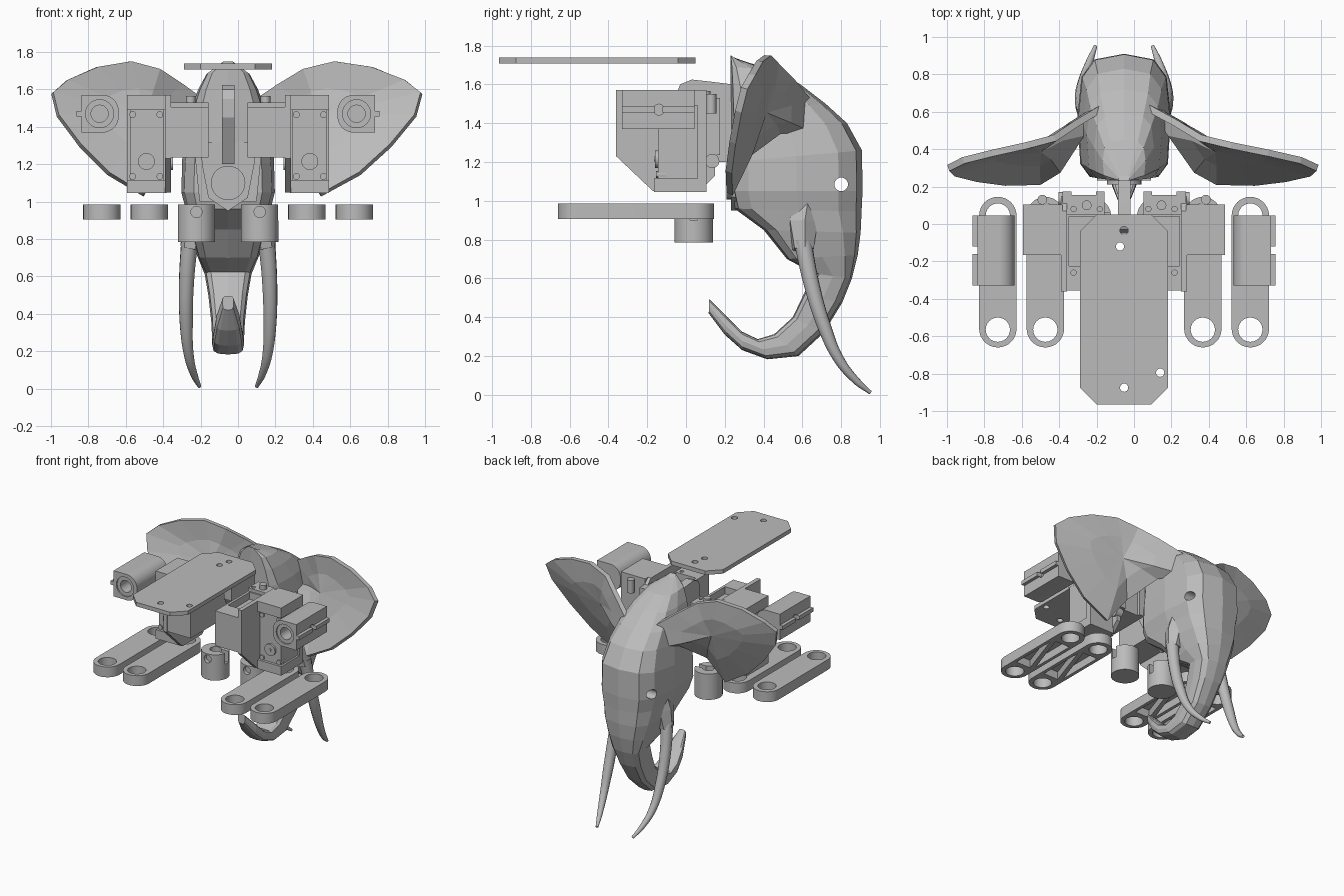
import bpy, bmesh, math
from mathutils import Vector

cube = bpy.data.objects.get("Cube")
if cube:
    bpy.data.objects.remove(cube, do_unlink=True)

AXIS = -0.053  # mirror plane of the model
grey = bpy.data.materials.new("mid_grey")
grey.use_nodes = True
grey.diffuse_color = (0.5, 0.5, 0.5, 1)
grey.node_tree.nodes["Principled BSDF"].inputs["Base Color"].default_value = (0.5, 0.5, 0.5, 1)


def activate(ob):
    for other in bpy.context.selected_objects:
        other.select_set(False)
    bpy.context.view_layer.objects.active = ob
    ob.select_set(True)


def smooth_shade(ob):
    activate(ob)
    bpy.ops.object.shade_smooth_by_angle(angle=math.radians(30))


def finish(name, bm):
    bmesh.ops.recalc_face_normals(bm, faces=bm.faces)
    mesh = bpy.data.meshes.new(name)
    bm.to_mesh(mesh)
    bm.free()
    mesh.materials.append(grey)
    ob = bpy.data.objects.new(name, mesh)
    bpy.context.collection.objects.link(ob)
    return ob


def prism(name, pts, axis, lo, hi):
    """Extrude a 2D outline along an axis; the outline uses the other two axes in order."""
    def place(p, h):
        v = list(p)
        v.insert("xyz".index(axis), h)
        return v
    bm = bmesh.new()
    a = [bm.verts.new(place(p, lo)) for p in pts]
    b = [bm.verts.new(place(p, hi)) for p in pts]
    bm.faces.new(a)
    bm.faces.new(b)
    for i in range(len(pts)):
        j = (i + 1) % len(pts)
        bm.faces.new((a[i], a[j], b[j], b[i]))
    return finish(name, bm)


def box(name, x, y, z):
    return prism(name, [(x[0], y[0]), (x[1], y[0]), (x[1], y[1]), (x[0], y[1])], "z", *z)


def arc(cx, cy, r, start=0, end=360, n=32):
    steps = n if end - start == 360 else n + 1
    return [(cx + r * math.cos(math.radians(start + (end - start) * i / n)),
             cy + r * math.sin(math.radians(start + (end - start) * i / n))) for i in range(steps)]


def cylinder(name, c, r, axis, lo, hi, n=32):
    ob = prism(name, arc(c[0], c[1], r, n=n), axis, lo, hi)
    smooth_shade(ob)
    return ob


def cut(ob, *cutters, smooth=True):
    for c in cutters:
        activate(ob)
        m = ob.modifiers.new("cut", "BOOLEAN")
        m.operation, m.object, m.solver = "DIFFERENCE", c, "EXACT"
        bpy.ops.object.modifier_apply(modifier=m.name)
        bpy.data.objects.remove(c, do_unlink=True)
    if smooth:
        smooth_shade(ob)


def hole(c, r, axis, lo, hi):
    return prism("cutter", arc(c[0], c[1], r, n=24), axis, lo, hi)


# Head and trunk: rings between a rear point and a front point in side view, with half width
sections = [
    (.23, 1.75, .26, 1.73, .03), (.23, 1.69, .45, 1.675, .115), (.23, 1.6, .59, 1.6, .16),
    (.23, 1.48, .72, 1.5, .2), (.23, 1.36, .83, 1.4, .22), (.23, 1.2, .907, 1.26, .245),
    (.23, 1.05, .91, 1.05, .25), (.25, .96, .905, .945, .225), (.4, .85, .9, .835, .205),
    (.52, .7, .885, .72, .165), (.66, .625, .855, .6, .125), (.605, .515, .805, .475, .105),
    (.55, .4, .71, .32, .09), (.455, .313, .58, .2, .085), (.37, .287, .42, .183, .085),
    (.29, .325, .29, .23, .08), (.21, .405, .2, .31, .065), (.12, .495, .117, .42, .03)]
SIDES = 12
bm = bmesh.new()
rings = []
for y1, z1, y2, z2, w in sections:
    ring = []
    for i in range(SIDES):
        t = 2 * math.pi * i / SIDES
        boxy = .45 if math.cos(t) < -.1 else .65  # the rear of each ring is squarer
        c, s = (math.copysign(abs(f) ** boxy, f) for f in (math.cos(t), math.sin(t)))
        ring.append(bm.verts.new((AXIS + w * s, (y1 + y2) / 2 + c * (y2 - y1) / 2,
                                  (z1 + z2) / 2 + c * (z2 - z1) / 2)))
    rings.append(ring)
for a, b in zip(rings, rings[1:]):
    for i in range(SIDES):
        j = (i + 1) % SIDES
        bm.faces.new((a[i], a[j], b[j], b[i]))
bm.faces.new(rings[0])
bm.faces.new(rings[-1])
cavity = prism("cutter", [(AXIS - .15, 1.0), (AXIS + .15, 1.0), (AXIS + .18, 1.3), (AXIS - .18, 1.3)], "y", .1, .38)
cut(finish("head_and_trunk", bm), hole((.8, 1.085), .035, "x", -1, 1), cavity, smooth=False)
prism("neck_column", [(AXIS + x, z) for x, z in ((-.145, 1.32), (-.14, 1.2), (-.105, 1.02), (0, .95), (.105, 1.02),
                                                (.14, 1.2), (.145, 1.32))], "y", .232, .4)

# Ears: outline from the root around the rim, dished towards the middle
rim = [(.1, .63, 1.52), (.25, .54, 1.63), (.37, .46, 1.71), (.52, .42, 1.75), (.7, .38, 1.72),
       (.86, .34, 1.65), (.94, .3, 1.58), (.91, .27, 1.46), (.79, .24, 1.3), (.64, .22, 1.15),
       (.45, .225, 1.035), (.34, .29, 1.22), (.22, .48, 1.36), (.12, .63, 1.36)]


def ear(name, s, stretch):
    bm = bmesh.new()

    def put(p):
        return bm.verts.new((AXIS + s * p[0] * stretch, p[1], p[2]))
    mid = Vector((.45, .4, 1.46))
    outer = [put(p) for p in rim]
    inner = [put(Vector(p).lerp(mid, .5) + Vector((0, .015, 0))) for p in rim]
    hub = put(mid)
    for i in range(len(rim)):
        j = (i + 1) % len(rim)
        bm.faces.new((outer[i], outer[j], inner[j], inner[i]))
        bm.faces.new((inner[i], inner[j], hub))
    m = finish(name, bm).modifiers.new("thickness", "SOLIDIFY")
    m.thickness, m.offset = .036, 0


def tapered_curve(name, path, resolution, smooth):
    cu = bpy.data.curves.new(name, "CURVE")
    cu.dimensions, cu.bevel_depth, cu.bevel_resolution = "3D", 1, resolution
    cu.use_fill_caps, cu.resolution_u = True, 6 if smooth else 1
    sp = cu.splines.new("BEZIER")
    sp.bezier_points.add(len(path) - 1)
    sp.use_smooth = smooth
    for bp, (x, y, z, r) in zip(sp.bezier_points, path):
        bp.co, bp.radius = (x, y, z), r
        bp.handle_left_type = bp.handle_right_type = "AUTO"
    cu.materials.append(grey)
    bpy.context.collection.objects.link(bpy.data.objects.new(name, cu))


tusk = [(.205, .6, .8, .046), (.222, .645, .58, .041), (.224, .71, .36, .036),
        (.21, .79, .18, .027), (.18, .88, .07, .019), (.153, .95, .012, .01)]
socket = [(.12, .62, 1.02, .1), (.17, .6, .88, .082), (.198, .605, .75, .058)]

# Control board plate with clipped corners and screw holes
x0, x1, y0, y1, k = -.29, .182, -.965, .05, .09
board = prism("top_plate", [(x0 + k, y0), (x1 - k, y0), (x1, y0 + k), (x1, y1 - k), (x1 - k, y1),
                            (x0 + k, y1), (x0, y1 - k), (x0, y0 + k)], "z", 1.707, 1.738)
cut(board, *[hole(c, .022, "z", 1.6, 1.8) for c in
             ((-.053, -.035), (-.075, -.12), (.14, -.795), (-.053, -.875))])

# Neck tongue and socket disc behind the head
prism("neck_tongue", [(.24, 1.2), (.24, 1.6), (.12, 1.615), (.03, 1.625), (-.03, 1.6),
                      (-.05, 1.55), (-.05, 1.45), (.08, 1.2)], "x", AXIS - .033, AXIS + .033)
cylinder("neck_disc", (AXIS, 1.1), .092, "y", .21, .26)

bracket_outline = [(-.36, 1.57), (-.36, 1.23), (-.17, 1.05), (.07, 1.05), (.15, 1.13), (.15, 1.49), (.07, 1.57)]

for side, s, stretch in (("right", -1, 1), ("left", 1, 1.1)):
    def X(d):
        return AXIS + s * d

    def sbox(part, a, b, y, z):
        return box(f"{side}_{part}", sorted((X(a), X(b))), y, z)

    ear(f"{side}_ear", s, stretch)
    tapered_curve(f"{side}_tusk", [(X(d), y, z, r) for d, y, z, r in tusk], 4, True)
    tapered_curve(f"{side}_tusk_socket", [(X(d), y, z, r) for d, y, z, r in socket], 1, False)

    # Leg links with end holes and ribbed pockets underneath
    for part, d in (("inner_link", .421), ("outer_link", .675)):
        cx = X(d)
        link = prism(f"{side}_{part}", arc(cx, .045, .1, 0, 180, 16) + arc(cx, -.56, .1, 180, 360, 16),
                     "z", .905, .985)
        pockets = [prism("cutter", [(cx + f * a, -.2575 + f * b) for a, b in
                                    ((-.075, -.17), (-.075, .2), (.05, .2))], "z", .85, .965)
                   for f in (1, -1)]
        cut(link, hole((cx, .045), .065, "z", .8, 1.1), hole((cx, -.565), .065, "z", .8, 1.1), *pockets)

    # Round couplings with a shaft bore and a side slot
    cx = X(.169)
    foot = cylinder(f"{side}_coupling", (cx, .04), .1, "z", .785, .985, 40)
    cut(foot, hole((cx, .04), .04, "z", .93, 1.1), hole((cx, .945), .03, "y", -.2, -.03),
        box("cutter", (cx, cx + .2), (.02, .06), (.9, 1.1)))

    # Hip housing, side plate and rear block
    housing = sbox("hip_housing", .105, .31, (-.355, .12), (1.235, 1.505))
    cut(housing, sbox("recess", .125, .295, (-.225, .04), (1.45, 1.6)), hole((X(.27), -.26), .014, "z", 1.4, 1.6))
    prism(f"{side}_side_plate", bracket_outline, "x", *sorted((X(.305), X(.337))))
    block = sbox("rear_block", .105, .33, (.05, .175), (1.235, 1.53))
    cut(block, sbox("notch", .15, .28, (.155, .25), (1.1, 1.6)),
        hole((X(.13), .08), .014, "z", 1.4, 1.6), hole((X(.27), .08), .014, "z", 1.4, 1.6))
    cylinder(f"{side}_top_nub", (X(.2), .1), .026, "z", 1.49, 1.565, 16)
    cylinder(f"{side}_rear_tube", (.135, 1.205), .037, "x", *sorted((X(.295), X(.35))), 20)

    # Leg servo held in a C-shaped bracket
    sbox("bracket_top", .33, .54, (-.165, .105), (1.49, 1.57))
    sbox("bracket_bottom", .33, .54, (-.165, .105), (1.045, 1.115))
    sbox("bracket_back", .33, .54, (.06, .105), (1.1, 1.5))
    sbox("servo", .345, .525, (-.145, .07), (1.1, 1.5))
    cylinder(f"{side}_servo_boss", (X(.437), 1.215), .045, "y", -.16, -.1)
    cylinder(f"{side}_servo_shaft", (X(.437), 1.215), .013, "y", -.165, -.1, 16)
    for a in (.365, .51):
        for z in (1.135, 1.465):
            cylinder(f"{side}_servo_screw", (X(a), z), .018, "y", -.155, -.1, 12)
    cylinder(f"{side}_bracket_nub", (X(.437), .13), .026, "z", 1.45, 1.55, 16)

    # Motor housing: square outside, rounded inside, with a stepped bore
    inner = [(2 * .67 - x, z) for x, z in arc(.67, 1.485, .085, 90, 0, 10) + arc(.67, 1.455, .085, 0, -90, 10)]
    motor = prism(f"{side}_motor_housing", [(X(d), z) for d, z in [(.785, 1.37), (.785, 1.57)] + inner],
                  "y", -.33, .045)
    cut(motor, hole((X(.687), 1.47), .075, "y", -.4, -.32), hole((X(.687), 1.47), .046, "y", -.4, -.12),
        hole((-.14, 1.47), .028, "x", *sorted((X(.76), X(.9)))))
    for y in ((-.33, -.16), (-.12, .045)):
        sbox("motor_rail", .77, .81, y, (1.455, 1.485))
